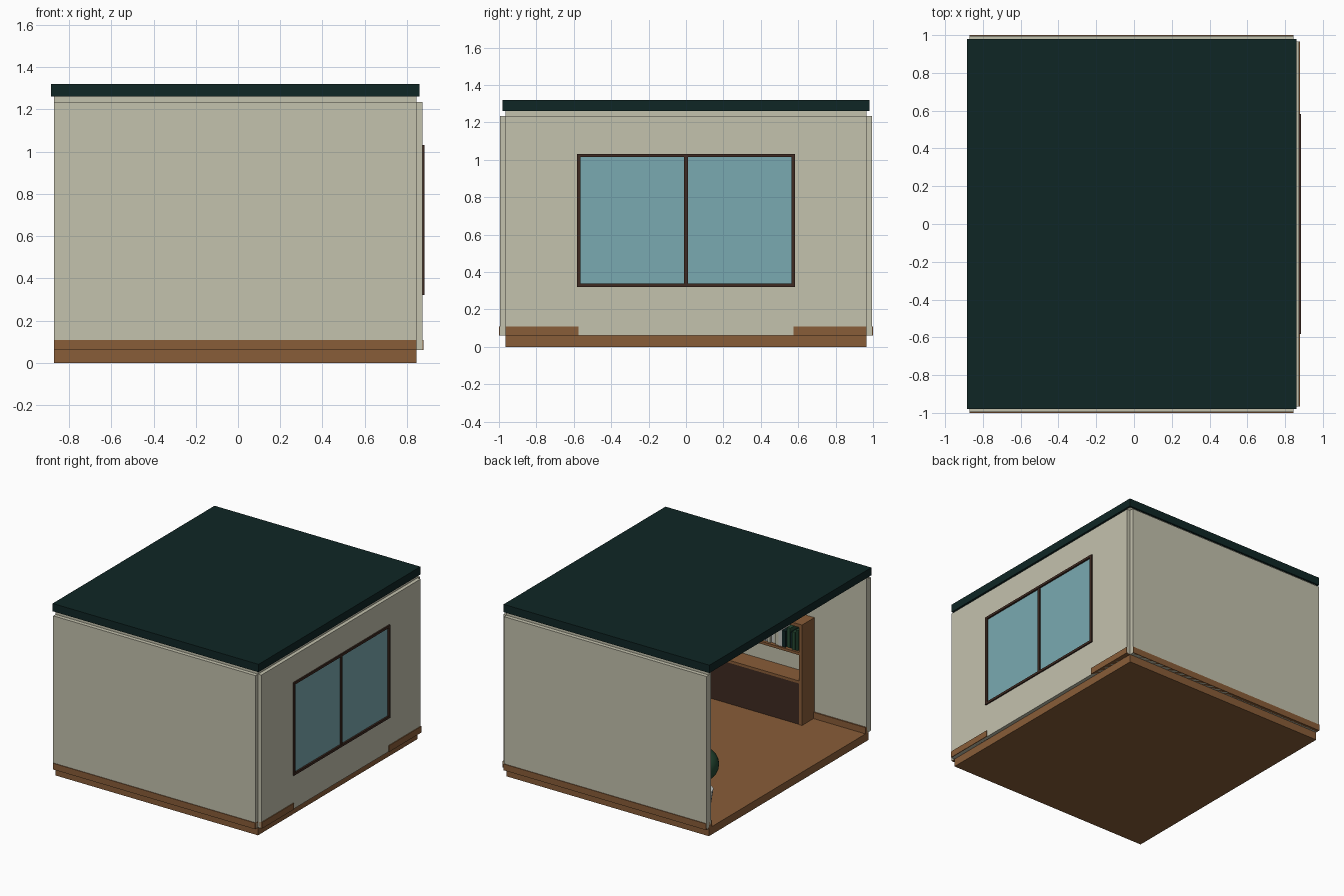
import bpy, bmesh, math, random
from mathutils import Matrix

if "Cube" in bpy.data.objects:
    bpy.data.objects.remove(bpy.data.objects["Cube"])

random.seed(4)


def mat(name, r, g, b):
    lin = [((c / 255 + 0.055) / 1.055) ** 2.4 if c > 10 else c / 3295 for c in (r, g, b)]
    m = bpy.data.materials.new(name)
    m.diffuse_color = (*lin, 1)
    m.use_nodes = True
    m.node_tree.nodes["Principled BSDF"].inputs["Base Color"].default_value = m.diffuse_color
    return m


CREAM = mat("cream_wall", 196, 194, 174)
WOOD = mat("warm_wood", 137, 93, 56)
DARK = mat("dark_wood", 62, 42, 33)
ROOF = mat("dark_teal", 15, 38, 37)
GLASS = mat("blue_glass", 122, 170, 177)
GREEN = mat("leaf_green", 38, 74, 52)
GREY = mat("pale_grey", 196, 198, 194)
RUST = mat("rust_brown", 120, 62, 40)


def finish(name, bm, material):
    me = bpy.data.meshes.new(name)
    bm.to_mesh(me)
    bm.free()
    me.materials.append(material)
    ob = bpy.data.objects.new(name, me)
    bpy.context.collection.objects.link(ob)
    return ob


def boxes(name, material, *spans):
    """One object from boxes given as (x0, x1, y0, y1, z0, z1)."""
    bm = bmesh.new()
    for x0, x1, y0, y1, z0, z1 in spans:
        m = Matrix.Translation(((x0 + x1) / 2, (y0 + y1) / 2, (z0 + z1) / 2)) \
            @ Matrix.Diagonal((x1 - x0, y1 - y0, z1 - z0, 1))
        bmesh.ops.create_cube(bm, size=1, matrix=m)
    return finish(name, bm, material)


def around(x0, x1, w, z0, z1, hw, h0, h1):
    """Four boxes that leave a rectangular opening in a slab facing x."""
    return [(x0, x1, -w, -hw, z0, z1), (x0, x1, hw, w, z0, z1),
            (x0, x1, -hw, hw, z0, h0), (x0, x1, -hw, hw, h1, z1)]


# Floor and flat roof
boxes("floor", WOOD, (-0.87, 0.845, -0.965, 0.965, 0, 0.06))
boxes("roof", ROOF, (-0.885, 0.86, -0.98, 0.98, 1.26, 1.32))

# Front and back walls: outer panel, inner panel, baseboard through both
for s, side in ((-1, "front"), (1, "back")):
    def ys(a, b):
        return tuple(sorted((s * a, s * b)))
    boxes(side + "_wall_outer", CREAM, (-0.87, 0.845, *ys(0.965, 0.995), 0.06, 1.235))
    boxes(side + "_wall_inner", CREAM, (-0.87, 0.845, *ys(0.94, 0.965), 0.06, 1.26))
    boxes(side + "_baseboard", WOOD, (-0.87, 0.845, *ys(0.93, 1.0), 0.06, 0.108))

# Right wall with a window opening
boxes("right_wall_outer", CREAM, *around(0.845, 0.873, 0.965, 0.06, 1.235, 0.57, 0.33, 1.02))
boxes("right_wall_inner", CREAM, *around(0.82, 0.845, 0.94, 0.06, 1.26, 0.57, 0.33, 1.02))
boxes("right_baseboard", WOOD, *[(0.81, 0.879, *sorted((s * 0.575, s * 0.965)), 0.06, 0.108)
                                 for s in (-1, 1)])

# Window
boxes("window_frame", DARK, *around(0.81, 0.883, 0.583, 0.32, 1.032, 0.565, 0.338, 1.014),
      (0.815, 0.88, -0.01, 0.01, 0.338, 1.014))
boxes("window_glass", GLASS, (0.835, 0.87, -0.566, 0.566, 0.337, 1.015))

# Bookcase against the front wall
XL, XR, YB, YF = -0.43, 0.405, -0.94, -0.79
boxes("bookcase_frame", WOOD,
      (XL, XL + 0.025, YB, YF, 0.06, 0.83), (XR - 0.025, XR, YB, YF, 0.06, 0.83),
      (XL + 0.025, XR - 0.025, YB, YF, 0.805, 0.83),
      (XL + 0.025, XR - 0.025, YB, YF - 0.005, 0.59, 0.61),
      (XL + 0.025, XR - 0.025, YB, YF, 0.375, 0.395))
boxes("bookcase_cabinet", DARK, (XL + 0.025, XR - 0.025, YB, YF - 0.004, 0.06, 0.375))

# Books on the upper shelf, grouped by colour
books = {}
x = XL + 0.03
while x < XR - 0.06:
    w = random.uniform(0.016, 0.03)
    m = random.choice((GREEN, ROOF, GREY, RUST, CREAM))
    books.setdefault(m.name, (m, []))[1].append(
        (x, x + w, YB + 0.01, YF - random.uniform(0.015, 0.035), 0.61, 0.61 + random.uniform(0.11, 0.16)))
    x += w + 0.002
for n, (m, spans) in books.items():
    boxes("books_" + n, m, *spans)

# Potted plant in the back corner by the open side
PX, PY = -0.65, 0.77
bm = bmesh.new()
bmesh.ops.create_cone(bm, cap_ends=True, segments=20, radius1=0.075, radius2=0.1, depth=0.17,
                      matrix=Matrix.Translation((PX, PY, 0.145)))
pot = finish("plant_pot", bm, GREY)
bm = bmesh.new()
bmesh.ops.create_cone(bm, cap_ends=True, segments=10, radius1=0.018, radius2=0.014, depth=0.14,
                      matrix=Matrix.Translation((PX, PY, 0.28)))
finish("plant_stem", bm, DARK)
bm = bmesh.new()
bmesh.ops.create_icosphere(bm, subdivisions=3, radius=0.14,
                           matrix=Matrix.Translation((PX, PY, 0.42)) @ Matrix.Diagonal((1, 1, 0.9, 1)))
leaf = finish("plant_foliage", bm, GREEN)
for ob in (pot, leaf):
    bpy.ops.object.select_all(action='DESELECT')
    ob.select_set(True)
    bpy.context.view_layer.objects.active = ob
    bpy.ops.object.shade_smooth_by_angle(angle=math.radians(35))
